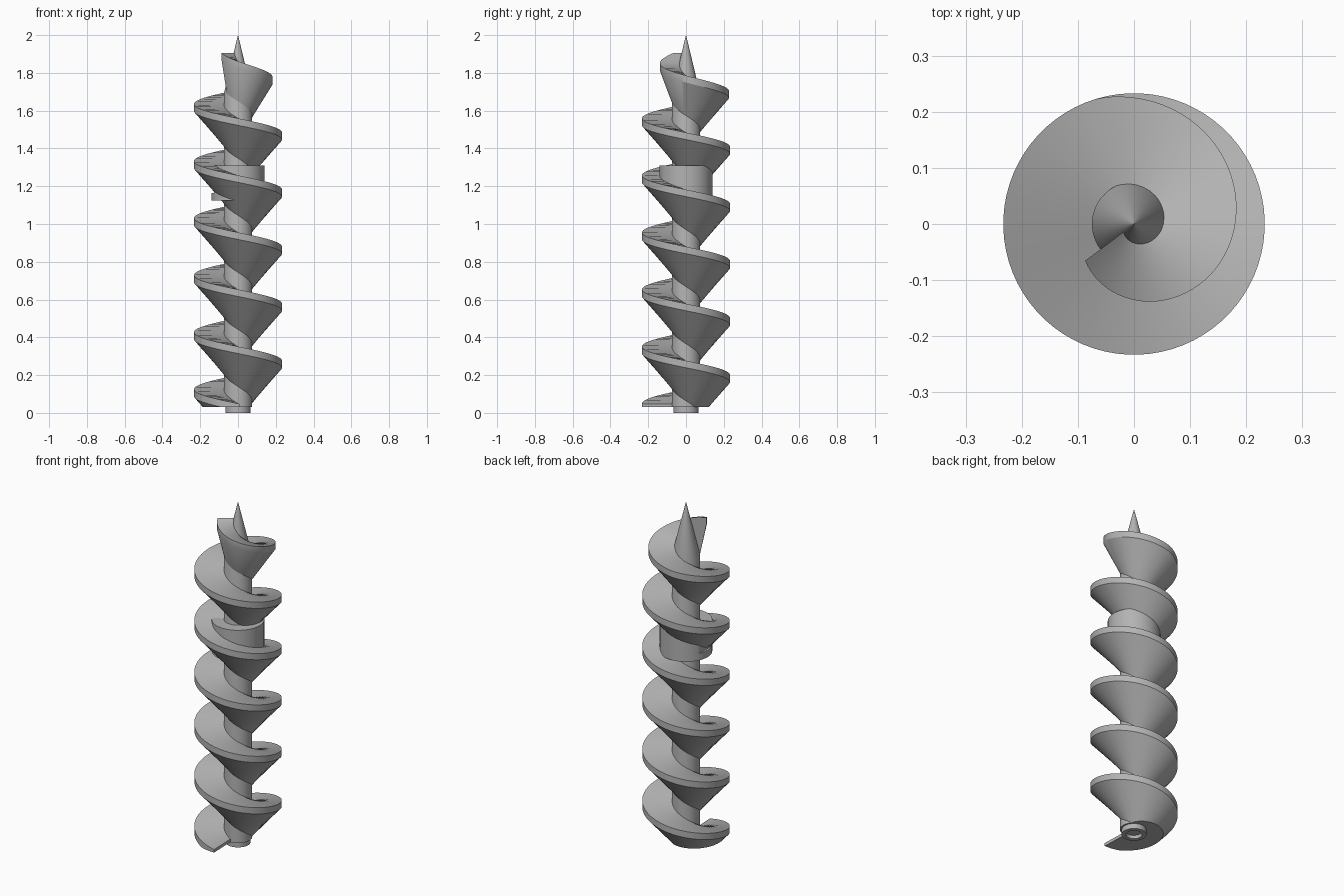
import bpy, bmesh, math

if "Cube" in bpy.data.objects:
    bpy.data.objects.remove(bpy.data.objects["Cube"])

steel = bpy.data.materials.new("steel_grey")
steel.use_nodes = True
GREY = (0.45, 0.45, 0.45, 1)
steel.diffuse_color = GREY
steel.node_tree.nodes["Principled BSDF"].inputs["Base Color"].default_value = GREY


def finish(name, bm, angle=30):
    bmesh.ops.recalc_face_normals(bm, faces=bm.faces)
    mesh = bpy.data.meshes.new(name)
    bm.to_mesh(mesh)
    bm.free()
    mesh.materials.append(steel)
    obj = bpy.data.objects.new(name, mesh)
    bpy.context.collection.objects.link(obj)
    bpy.ops.object.select_all(action='DESELECT')
    obj.select_set(True)
    bpy.context.view_layer.objects.active = obj
    bpy.ops.object.shade_smooth_by_angle(angle=math.radians(angle))
    return obj


def bridge(bm, a, b):
    """Join two closed loops of vertices with quads."""
    n = len(a)
    for i in range(n):
        j = (i + 1) % n
        bm.faces.new((a[i], a[j], b[j], b[i]))


def lathe(profile, sides=96):
    """Turn (radius, z) points round the z axis and cap both ends."""
    bm = bmesh.new()
    rings = []
    for r, z in profile:
        rings.append([bm.verts.new((r * math.cos(t), r * math.sin(t), z))
                      for t in (math.tau * i / sides for i in range(sides))])
    for a, b in zip(rings, rings[1:]):
        bridge(bm, a, b)
    bm.faces.new(rings[0])
    bm.faces.new(rings[-1])
    return bm, rings


# Core shaft: shallow bore, stepped hub, cylinder and pointed tip
CORE, BASE = 0.075, 0.03
core, _ = lathe([(0.043, 0.02), (0.043, 0), (0.066, 0), (0.066, BASE),
                 (CORE, BASE), (CORE, 1.69), (0.0004, 2.0)])
finish("core_shaft", core)

# Collar with a flat cut into its side above a small ledge
FLAT_X = -0.127
collar, rings = lathe([(0.14, 1.125), (0.14, 1.165), (0.14, 1.165), (0.14, 1.31)])
for ring in rings[2:]:
    for v in ring:
        v.co.x = max(v.co.x, FLAT_X)
finish("collar", collar)

# Screw flight: flat top, thin rim, sloping underside, left-handed rise
PITCH, OUTER, RIM, ROOT = 0.302, 0.233, 0.037, 0.212
START, TAPER, END = 88, 5 * 360 - 105, 5 * 360 + 360 + 143 - 0
STEP = 5
flight = bmesh.new()
sections = []
deg = START
TAPER += 360
while deg <= END:
    t = -math.radians(deg)
    top = 0.276 - PITCH + PITCH * deg / 360
    r = OUTER - 0.0005 * max(0, deg - TAPER)
    slope = (ROOT - RIM) / (r - CORE)
    inner = 0.02 if deg > TAPER else 0.06
    section = [(inner, top), (r, top), (r, top - RIM),
               (0.065, top - ROOT - slope * 0.01)]
    sections.append([flight.verts.new((p * math.cos(t), p * math.sin(t), z))
                     for p, z in section])
    deg += STEP
for a, b in zip(sections, sections[1:]):
    bridge(flight, a, b)
flight.faces.new(sections[0])
flight.faces.new(sections[-1])

# Trim the flight flat above the hub
cut = bmesh.ops.bisect_plane(
    flight, geom=flight.verts[:] + flight.edges[:] + flight.faces[:],
    plane_co=(0, 0, BASE), plane_no=(0, 0, -1), clear_outer=True)
rim_edges = [e for e in cut["geom_cut"] if isinstance(e, bmesh.types.BMEdge)]
bmesh.ops.holes_fill(flight, edges=rim_edges, sides=0)
finish("screw_flight", flight)
